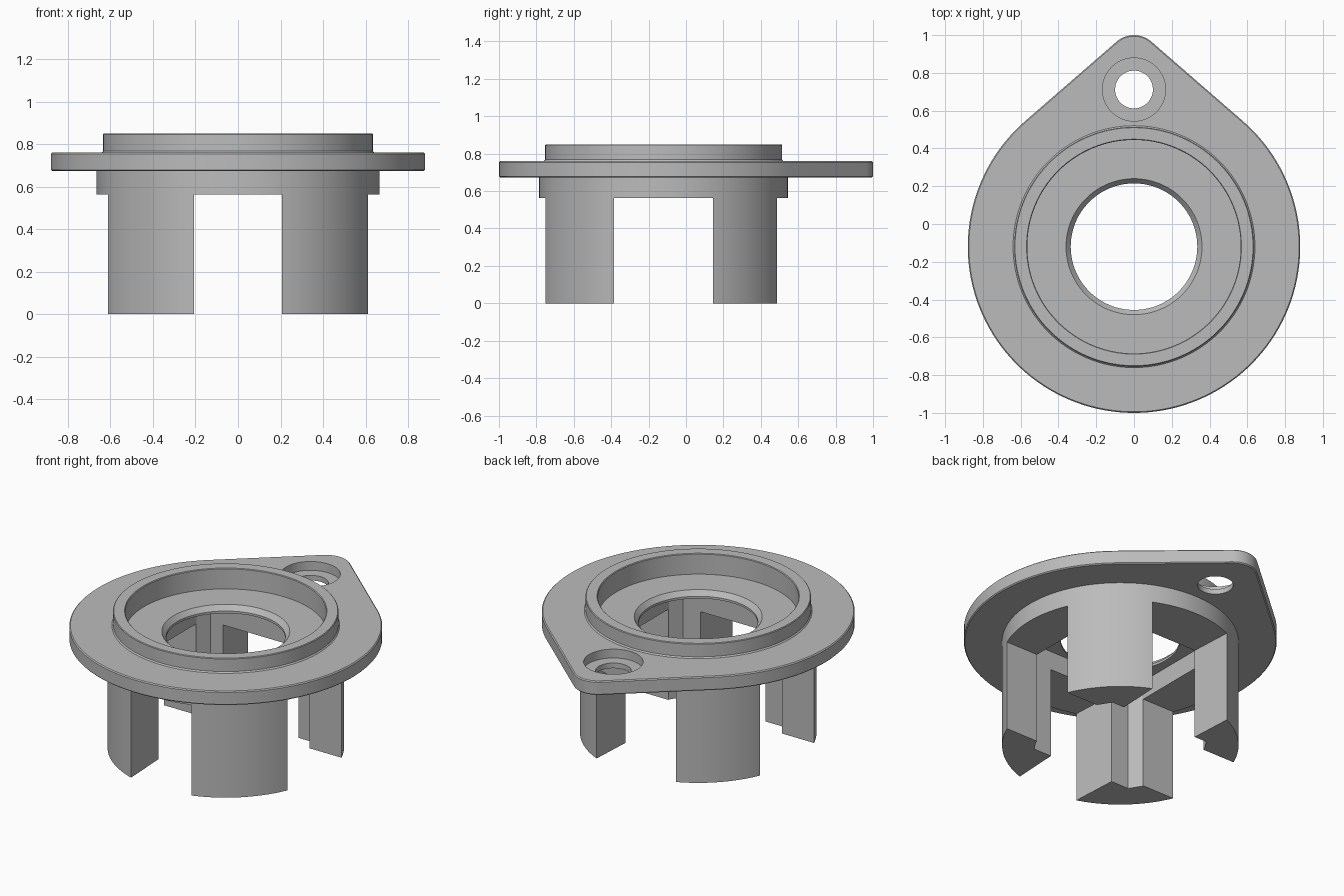
import bpy, bmesh, math
from math import pi, sin, cos

if "Cube" in bpy.data.objects:
    bpy.data.objects.remove(bpy.data.objects["Cube"], do_unlink=True)

CY = -0.12          # y of the main axis
EAR_Y = 0.712       # y of the screw hole
SEG = 128

grey = bpy.data.materials.new("light_grey")
grey.use_nodes = True
grey.diffuse_color = (0.5, 0.5, 0.5, 1)
grey.node_tree.nodes["Principled BSDF"].inputs["Base Color"].default_value = (0.5, 0.5, 0.5, 1)


def make(name, bm):
    bmesh.ops.recalc_face_normals(bm, faces=bm.faces)
    mesh = bpy.data.meshes.new(name)
    bm.to_mesh(mesh)
    bm.free()
    obj = bpy.data.objects.new(name, mesh)
    bpy.context.collection.objects.link(obj)
    mesh.materials.append(grey)
    return obj


def prism(name, outline, z0, z1):
    bm = bmesh.new()
    low = [bm.verts.new((x, y, z0)) for x, y in outline]
    high = [bm.verts.new((x, y, z1)) for x, y in outline]
    bm.faces.new(low)
    bm.faces.new(high)
    n = len(outline)
    for i in range(n):
        j = (i + 1) % n
        bm.faces.new((low[i], low[j], high[j], high[i]))
    return make(name, bm)


def arc(cy, r, a0, a1, n):
    return [(r * cos(a0 + (a1 - a0) * i / n), cy + r * sin(a0 + (a1 - a0) * i / n))
            for i in range(n + 1)]


def disc(name, cy, r, z0, z1):
    return prism(name, arc(cy, r, 0, 2 * pi, SEG)[:-1], z0, z1)


def mirrored_prism(name, half, z1):
    """Prism from the +x half of an outline, listed front to back about the main axis."""
    right = [(x, CY + y) for x, y in half]
    return prism(name, right + [(-x, y) for x, y in reversed(right)], -0.1, z1)


def lathe(name, profile):
    bm = bmesh.new()
    rings = [[bm.verts.new((r * cos(2 * pi * i / SEG), CY + r * sin(2 * pi * i / SEG), z))
              for r, z in profile] for i in range(SEG)]
    n = len(profile)
    for i in range(SEG):
        a, b = rings[i], rings[(i + 1) % SEG]
        for k in range(n):
            m = (k + 1) % n
            bm.faces.new((a[k], b[k], b[m], a[m]))
    return make(name, bm)


def activate(obj):
    bpy.ops.object.select_all(action='DESELECT')
    bpy.context.view_layer.objects.active = obj
    obj.select_set(True)


def cut(obj, cutter):
    mod = obj.modifiers.new("cut", 'BOOLEAN')
    mod.operation = 'DIFFERENCE'
    mod.solver = 'EXACT'
    mod.object = cutter
    activate(obj)
    bpy.ops.object.modifier_apply(modifier=mod.name)
    bpy.data.objects.remove(cutter, do_unlink=True)


def smooth(obj):
    activate(obj)
    bpy.ops.object.shade_smooth_by_angle(angle=math.radians(30))


# Teardrop flange: large disc joined by tangents to a small rounded ear
R, r = 0.88, 0.14
tip = 1 - r
t = math.asin((R - r) / (tip - CY))
outline = arc(CY, R, pi - t, 2 * pi + t, 110) + arc(tip, r, t, pi - t, 16)
flange = prism("flange", outline, 0.673, 0.76)
bevel = flange.modifiers.new("edge", 'BEVEL')
bevel.width = 0.006
bevel.segments = 1
bevel.limit_method = 'ANGLE'
bevel.angle_limit = math.radians(50)
activate(flange)
bpy.ops.object.modifier_apply(modifier=bevel.name)
cut(flange, disc("centre_cutter", CY, 0.61, 0.5, 1))
cut(flange, disc("counterbore_cutter", EAR_Y, 0.167, 0.705, 1))
cut(flange, disc("screw_hole_cutter", EAR_Y, 0.1, 0.5, 1))
smooth(flange)

# Collar, raised rim, cup floor with chamfered hole and leg tube in one profile
body = lathe("collar_and_legs", [
    (0.335, 0), (0.665, 0), (0.665, 0.74), (0.642, 0.758), (0.634, 0.768),
    (0.634, 0.846), (0.63, 0.85), (0.569, 0.85), (0.565, 0.846),
    (0.565, 0.722), (0.36, 0.722), (0.335, 0.692)])

# Crossed slots, one widening to the back, leave four corner legs
cut(body, mirrored_prism("tapered_slot_cutter", [(0.177, -1.2), (0.305, 1.2)], 0.562))
cut(body, mirrored_prism("side_slot_cutter", [(1.2, -0.264), (1.2, 0.264)], 0.562))

# Pocket with clipped corners notches the inner corners of the legs
cut(body, mirrored_prism("pocket_cutter", [
    (0.345, -0.342), (0.39, -0.27), (0.39, 0.27), (0.345, 0.342)], 0.678))
smooth(body)
